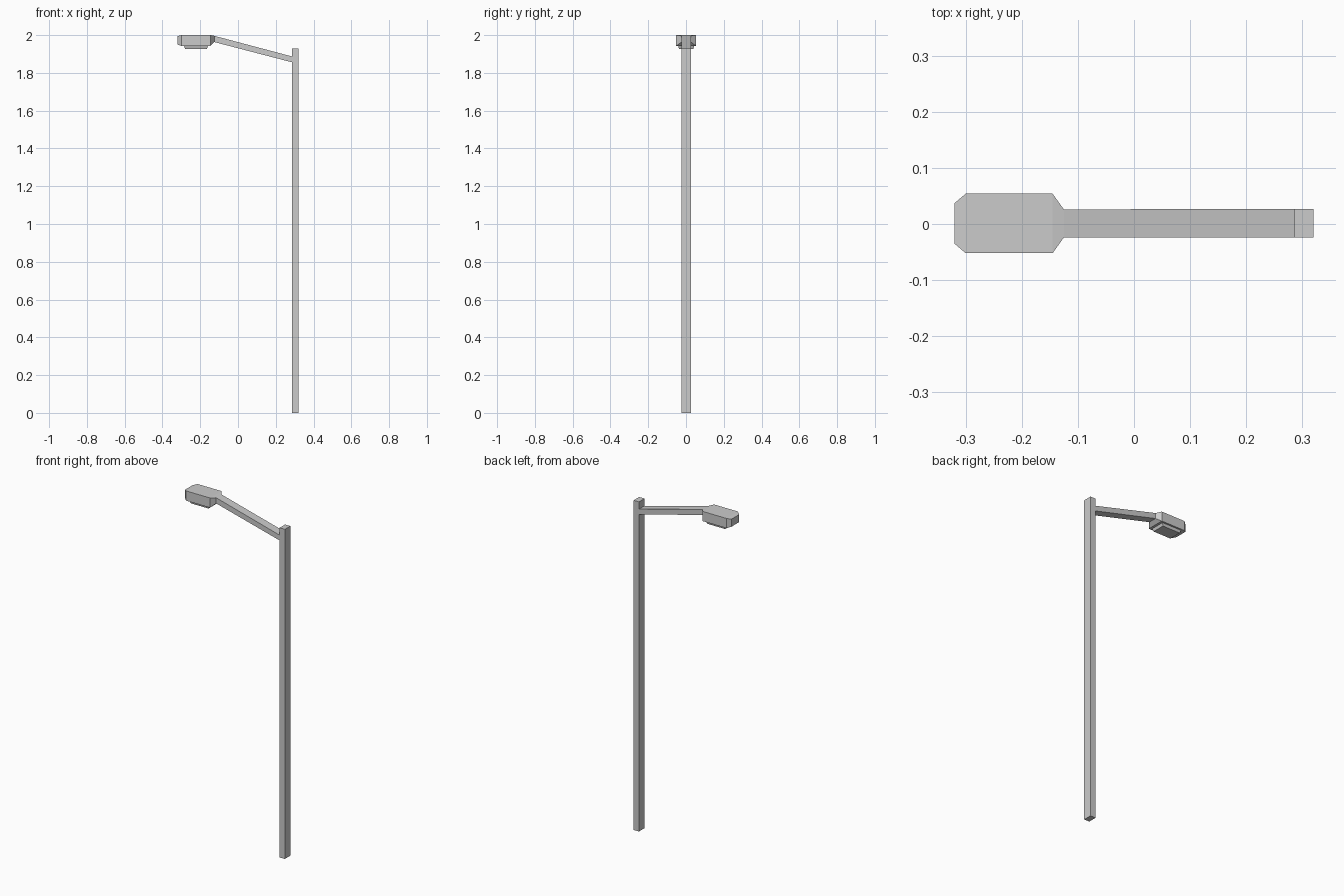
import bpy, bmesh

if "Cube" in bpy.data.objects:
    bpy.data.objects.remove(bpy.data.objects["Cube"])


def loft(name, rings):
    """Skin a list of four-point rings and cap both ends."""
    bm = bmesh.new()
    loops = [[bm.verts.new(p) for p in ring] for ring in rings]
    for a, b in zip(loops, loops[1:]):
        for i in range(4):
            j = (i + 1) % 4
            bm.faces.new((a[i], a[j], b[j], b[i]))
    bm.faces.new(loops[0])
    bm.faces.new(loops[-1])
    bmesh.ops.recalc_face_normals(bm, faces=bm.faces)
    mesh = bpy.data.meshes.new(name)
    bm.to_mesh(mesh)
    bm.free()
    obj = bpy.data.objects.new(name, mesh)
    bpy.context.collection.objects.link(obj)
    return obj


def flat_ring(x0, x1, y0, y1, z):
    return [(x0, y0, z), (x1, y0, z), (x1, y1, z), (x0, y1, z)]


def upright_ring(x, y0, y1, z0, z1):
    return [(x, y0, z0), (x, y1, z0), (x, y1, z1), (x, y0, z1)]


# Square pole
loft("pole", [flat_ring(0.286, 0.32, -0.024, 0.027, z) for z in (0, 1.93)])

# Sloping arm, running from the lamp head into the pole
loft("arm", [upright_ring(-0.125, -0.024, 0.026, 1.963, 1.996),
             upright_ring(0.29, -0.024, 0.027, 1.855, 1.886)])

# Lamp head with tapered ends
loft("lamp_head", [upright_ring(-0.32, -0.035, 0.037, 1.95, 1.994),
                   upright_ring(-0.30, -0.052, 0.054, 1.943, 2.0),
                   upright_ring(-0.145, -0.052, 0.054, 1.943, 2.0),
                   upright_ring(-0.125, -0.024, 0.026, 1.963, 1.996)])

# Lens under the head
loft("lens", [flat_ring(-0.287, -0.158, -0.042, 0.044, 1.945),
              flat_ring(-0.28, -0.165, -0.037, 0.039, 1.927)])
